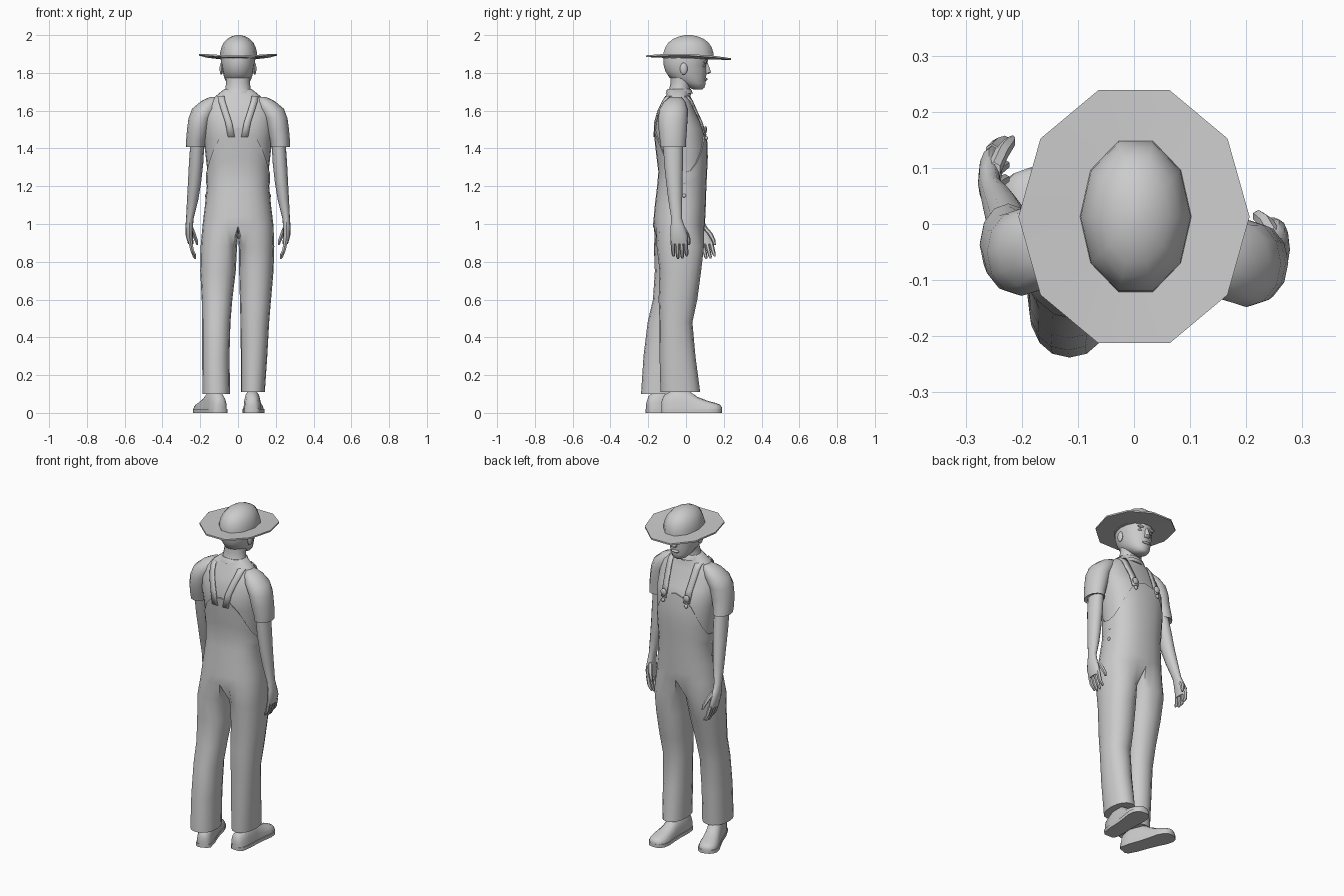
import bpy, bmesh
from math import sin, cos, pi, asin, radians, copysign
from mathutils import Vector, Matrix

if "Cube" in bpy.data.objects:
    bpy.data.objects.remove(bpy.data.objects["Cube"])

def make(name, verts, faces):
    me = bpy.data.meshes.new(name)
    me.from_pydata([tuple(v) for v in verts], [], faces)
    bm = bmesh.new(); bm.from_mesh(me)
    bmesh.ops.recalc_face_normals(bm, faces=bm.faces)
    bm.to_mesh(me); bm.free()
    ob = bpy.data.objects.new(name, me)
    bpy.context.collection.objects.link(ob)
    return ob

def bridge(a, b):
    n = len(a)
    return [(a[i], a[(i+1) % n], b[(i+1) % n], b[i]) for i in range(n)]

def loft(name, rings, cap=True):
    n, verts, faces = len(rings[0]), sum(rings, []), []
    idx = [list(range(k*n, k*n+n)) for k in range(len(rings))]
    for a, b in zip(idx, idx[1:]):
        faces += bridge(a, b)
    if cap:
        faces += [idx[0], idx[-1]]
    return make(name, verts, faces)

def pw(v, p):
    return copysign(abs(v)**p, v)

def ring(cx, cy, z, rx, ry, n=12, ph=0.0, p=1.0):
    return [Vector((cx+rx*pw(sin(2*pi*k/n+ph), p), cy+ry*pw(cos(2*pi*k/n+ph), p), z)) for k in range(n)]

def blob(name, loc, scale, seg=10):
    bm = bmesh.new()
    bmesh.ops.create_uvsphere(bm, u_segments=seg, v_segments=8, radius=1,
                              matrix=Matrix.Translation(loc) @ Matrix.Diagonal((*scale, 1)))
    me = bpy.data.meshes.new(name); bm.to_mesh(me); bm.free()
    ob = bpy.data.objects.new(name, me)
    bpy.context.collection.objects.link(ob)
    return ob

# torso profile: z, back y, front y, half width
TORSO = [(.99, -.175, .10, .188), (1.1, -.165, .105, .175), (1.2, -.15, .105, .162),
         (1.28, -.14, .106, .162), (1.4, -.155, .11, .176), (1.5, -.165, .098, .185),
         (1.58, -.15, .06, .185), (1.64, -.125, .035, .165), (1.68, -.105, .018, .115),
         (1.715, -.09, .015, .072)]

def section(z):
    for a, b in zip(TORSO, TORSO[1:]):
        if z <= b[0]:
            f = max(0, (z-a[0])/(b[0]-a[0]))
            return [p+(q-p)*f for p, q in zip(a, b)][1:]
    return TORSO[-1][1:]

def surf(t, z, off=0.0):
    yb, yf, rx = section(z)
    return Vector(((rx+off)*pw(sin(t), .85), (yb+yf)/2+((yf-yb)/2+off)*pw(cos(t), .85), z))

N = 24
ANG = [2*pi*k/N for k in range(N)]

# shirt
loft("shirt", [[surf(t, z) for t in ANG] for z in (1.23, 1.28, 1.34, 1.4, 1.45, 1.5, 1.54, 1.58, 1.61, 1.64, 1.68, 1.715)])

# overalls: bib with curved top edge, hips, then two legs split at the crotch
verts, faces = [], []
def add(pts):
    verts.extend(pts)
    return list(range(len(verts)-len(pts), len(verts)))
rows = []
for f, off in ((1, -.003), (1, .007), (.75, .007), (.5, .007), (.25, .006), (0, .003)):
    rows.append(add([surf(t, 1.2+f*(.07+.24*abs(cos(t))**2.2), off) for t in ANG]))
rows += [add([surf(t, z) for t in ANG]) for z in (1.1, 1.04, .99)]
for a, b in zip(rows, rows[1:]):
    faces += bridge(a, b)
hip = rows[-1]
crotch = add([Vector((0, y, z)) for y, z in ((-.11, .955), (-.03, .94), (.05, .955))])
LEGS = {1: [(.88, .004, .192, -.155, .095), (.75, .006, .188, -.14, .08), (.6, .01, .175, -.145, .06),
            (.48, .013, .165, -.14, .034), (.3, .015, .155, -.14, .05), (.11, .015, .142, -.135, .075)],
        -1: [(.88, .005, .198, -.17, .08), (.75, .012, .2, -.165, .045), (.6, .03, .192, -.175, .005),
             (.48, .04, .19, -.203, -.02), (.3, .045, .19, -.225, -.03), (.1, .042, .188, -.238, -.04)]}
for s, table in LEGS.items():
    prev = [hip[(s*k) % N] for k in range(13)] + crotch
    for z, x0, x1, y0, y1 in table:
        pts = []
        for k in range(16):
            a = (k-6)*pi/8
            pts.append(Vector((s*((x0+x1)/2+(x1-x0)/2*pw(cos(a), .9)), (y0+y1)/2-(y1-y0)/2*pw(sin(a), .9), z)))
        cur = add(pts)
        faces += bridge(prev, cur)
        prev = cur
    faces.append(prev)
make("overalls", verts, faces)

# straps, buckles and side buttons
def on_body(x, z, back, off):
    rx = section(z)[2]+off
    t = asin(min(1, (abs(x)/rx))**(1/.85))
    p = surf(pi-t if back else t, z, off)
    return Vector((copysign(p.x, x), p.y, z))

for s in (1, -1):
    path = [(.075, 1.47, 0), (.078, 1.54, 0), (.084, 1.6, 0), (.088, 1.65, 0), (.09, 1.675, 0),
            (.09, 1.675, 1), (.086, 1.65, 1), (.07, 1.6, 1), (.05, 1.54, 1), (.035, 1.46, 1)]
    vs = []
    for x, z, back in path:
        vs += [on_body(s*(x+d), z, back, .008) for d in (-.018, .018)]
    st = make("strap", vs, [(2*i, 2*i+1, 2*i+3, 2*i+2) for i in range(len(path)-1)])
    m = st.modifiers.new("thickness", 'SOLIDIFY'); m.thickness = .007; m.offset = 0
    for z, r in ((1.5, .02), (1.455, .011)):
        p = on_body(s*.076, z, 0, .012)
        blob("buckle", p, (r, .008, r))
    for z in (1.15, 1.22):
        blob("side_button", (s*(section(z)[2]+.001), -.01, z), (.006, .01, .01), 8)

# sleeves, arms and hands; the left arm swings forward
for s in (1, -1):
    def at(rows, n=12):
        out = []
        for cx, cy, z, rx, ry in rows:
            sw = 0 if s > 0 else .02+max(0, 1.5-z)*.19
            out.append(ring(s*cx, cy+sw, z, rx, ry, n))
        return out
    loft("sleeve", at([(.125, -.055, 1.672, .025, .03), (.145, -.06, 1.65, .05, .055), (.175, -.066, 1.61, .068, .074),
                       (.2, -.07, 1.56, .062, .078), (.211, -.07, 1.5, .059, .075), (.222, -.069, 1.44, .053, .069),
                       (.224, -.068, 1.408, .05, .067), (.224, -.068, 1.415, .04, .055)]))
    loft("arm", at([(.215, -.068, 1.43, .037, .053), (.222, -.066, 1.32, .038, .05), (.23, -.062, 1.22, .035, .043),
                    (.24, -.057, 1.13, .03, .037), (.255, -.05, 1.03, .02, .028), (.258, -.045, .99, .02, .036),
                    (.258, -.038, .94, .019, .046), (.25, -.036, .895, .015, .044)]))
    for i in range(4):
        y, tip = -.07+i*.023, .81+.012*abs(i-1.4)
        loft("finger", at([(.253, y, .91, .012, .012), (.243, y+.002, .86, .011, .011),
                           (.23, y+.004, tip+.01, .009, .009), (.226, y+.005, tip, .004, .004)], 6))
    loft("thumb", at([(.25, -.022, .985, .013, .015), (.236, .002, .95, .013, .014),
                      (.222, .014, .915, .011, .011), (.216, .016, .89, .005, .006)], 6))

# neck and head
loft("neck", [ring(0, cy, z, rx, ry, 16) for cy, z, rx, ry in
              ((-.038, 1.68, .08, .065), (-.034, 1.715, .067, .055), (-.026, 1.75, .063, .055), (-.022, 1.79, .065, .06))])
loft("collar", [ring(0, -.036, z, r, r-.012, 16) for z, r in ((1.69, .085), (1.708, .078), (1.716, .071), (1.7, .066))], False)
loft("head", [ring(0, (a+b)/2, z, rx, (b-a)/2, 16) for z, a, b, rx in
              ((1.712, .04, .085, .02), (1.722, .015, .098, .04), (1.745, -.03, .104, .06), (1.775, -.088, .106, .073),
               (1.81, -.11, .11, .083), (1.84, -.118, .108, .088), (1.865, -.12, .117, .09), (1.9, -.118, .115, .088))])
loft("nose", [ring(0, y, z, rx, ry, 8) for y, z, rx, ry in
              ((.1, 1.855, .008, .014), (.108, 1.825, .011, .017), (.112, 1.803, .017, .021), (.106, 1.795, .014, .014))])
blob("mouth", (0, .102, 1.766), (.026, .012, .008))
for s in (1, -1):
    blob("ear", (s*.088, -.012, 1.822), (.01, .02, .032))
    blob("eye", (s*.034, .094, 1.838), (.014, .009, .007))
    blob("eyebrow", (s*.036, .102, 1.857), (.022, .01, .007))

# ten-sided straw hat: curved brim and domed crown
P = pi/10
brim = []
for r, dz in ((.45, .0), (1, 0), (1, -.009), (.45, -.009)):
    pts = ring(0, .013, 1.884, .206*r, .237*r, 10, P)
    for v in pts:
        v.z += dz + .016*(v.x/.2)**2 - .008*(v.y/.23)
    brim.append(pts)
loft("hat_brim", brim, False)
loft("hat_crown", [ring(.003, .013, z, .1*f, .142*f, 10, P) for z, f in
                   ((1.876, 1.0), (1.905, .98), (1.935, .91), (1.96, .79), (1.98, .6), (1.993, .37), (2.0, .12))])

# shoes: flat sole plus rounded upper
def shoe(cx, cy, deg):
    M = Matrix.Translation((cx, cy, 0)) @ Matrix.Rotation(radians(deg), 4, 'Z')
    prof = [(-.16, .022, .06), (-.145, .038, .095), (-.09, .045, .125), (-.02, .045, .12), (.03, .048, .085),
            (.09, .055, .062), (.13, .05, .052), (.152, .034, .042), (.16, .014, .03)]
    rings = []
    for y, w, h in prof:
        rings.append([M @ Vector((w*pw(cos(a), .8), y, max(.012, .012+(h-.012)*pw(sin(a), .8))))
                      for a in [pi*k/8 for k in range(9)]])
    loft("shoe_upper", rings)
    side = [(w+.003, y) for y, w, h in prof]
    outline = side + [(-w, y) for w, y in reversed(side)]
    loft("shoe_sole", [[M @ Vector((x, y, z)) for x, y in outline] for z in (0, .02)])
shoe(.078, .03, -2)
shoe(-.145, -.055, 20)

# smooth shading with crisp edges
for ob in bpy.data.objects:
    ob.select_set(True)
    bpy.context.view_layer.objects.active = ob
bpy.ops.object.shade_smooth_by_angle(angle=radians(45))
